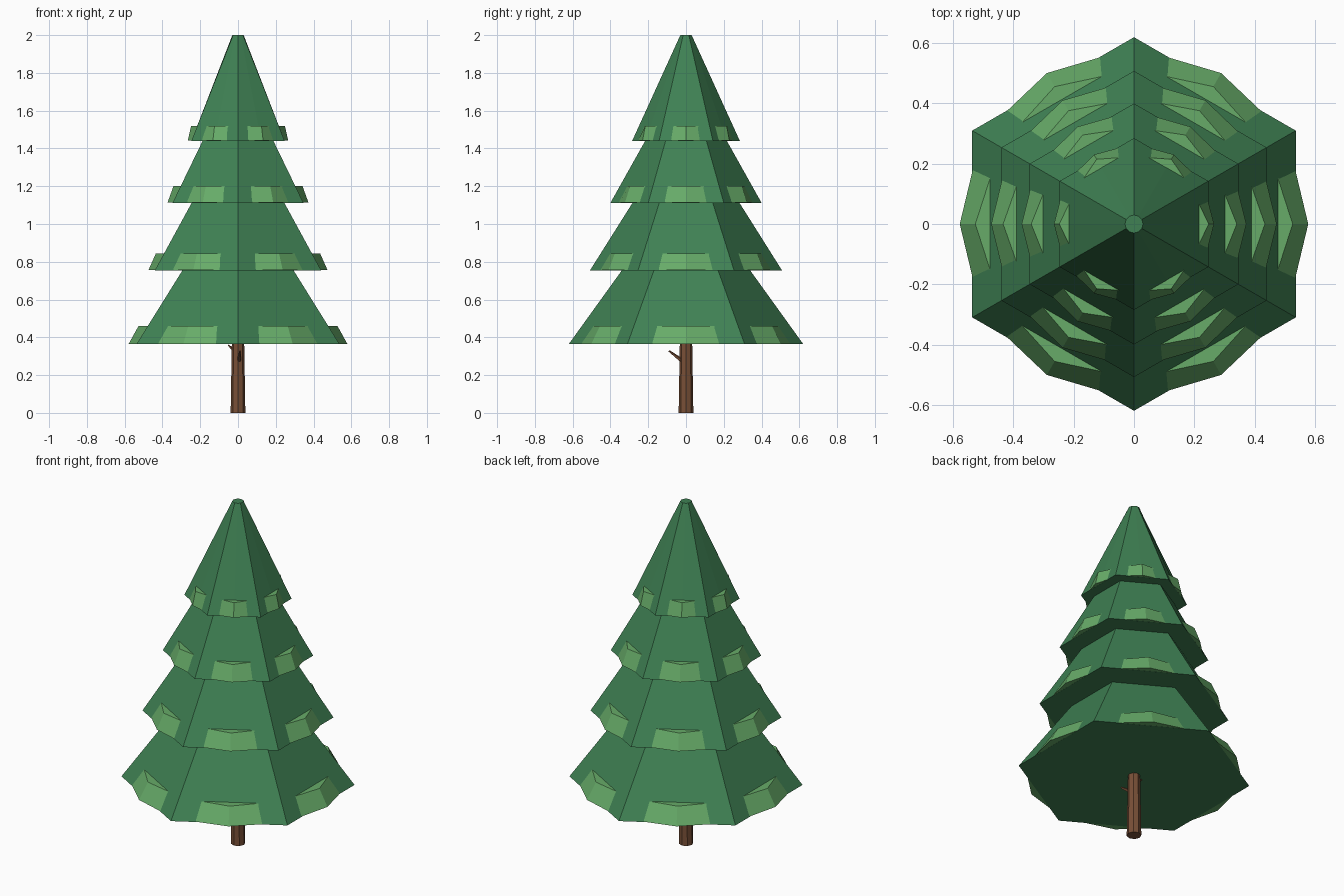
import bpy, bmesh
from math import sin, cos, pi, radians
from mathutils import Matrix, Vector

cube = bpy.data.objects.get("Cube")
if cube:
    bpy.data.objects.remove(cube)


def material(name, color):
    m = bpy.data.materials.new(name)
    m.use_nodes = True
    m.diffuse_color = (*color, 1)
    m.node_tree.nodes["Principled BSDF"].inputs["Base Color"].default_value = (*color, 1)
    return m


GREEN = material("needle green", (0.05, 0.22, 0.088))
LIGHT = material("light tip green", (0.135, 0.41, 0.14))
BROWN = material("bark brown", (0.19, 0.08, 0.038))


def finish(name, bm, mat):
    bmesh.ops.recalc_face_normals(bm, faces=bm.faces)
    mesh = bpy.data.meshes.new(name)
    bm.to_mesh(mesh)
    bm.free()
    mesh.materials.append(mat)
    obj = bpy.data.objects.new(name, mesh)
    bpy.context.collection.objects.link(obj)
    return obj


def tier(name, z0, r0, z1, r1, round_top=False):
    """Hexagonal frustum; a round top blends the six sides into a small disc."""
    bm = bmesh.new()
    rings = []
    for z, r, is_round in ((z0, r0, False), (z1, r1, round_top)):
        ring = []
        for i in range(12):
            a = radians(30 * i + 30)
            k = 1 if i % 2 == 0 or is_round else cos(pi / 6)
            ring.append(bm.verts.new((r * k * cos(a), r * k * sin(a), z)))
        rings.append(ring)
    low, high = rings
    for i in range(12):
        j = (i + 1) % 12
        bm.faces.new((low[i], low[j], high[j], high[i]))
    bm.faces.new(low[::-1])
    bm.faces.new(high)
    return finish(name, bm, GREEN)


def tips(name, z, r, slope, h):
    """Bulging light tip on each of the six sides, creased down the middle."""
    bm = bmesh.new()
    a0 = r * cos(pi / 6)
    a1 = (r - h * slope) * cos(pi / 6)
    bottom = [(a0 - 0.004, -0.306 * r), (0.933 * r, 0), (a0 - 0.004, 0.306 * r)]
    top = [(a1 - 0.004, -0.265 * r), (a1 + 0.048 * (0.4 + r), 0), (a1 - 0.004, 0.265 * r)]
    for k in range(6):
        turn = Matrix.Rotation(k * pi / 3, 3, 'Z')
        lo = [bm.verts.new(turn @ Vector((x, y, z + 0.001))) for x, y in bottom]
        hi = [bm.verts.new(turn @ Vector((x, y, z + h))) for x, y in top]
        bm.faces.new(lo[::-1])
        bm.faces.new(hi)
        for i in range(3):
            j = (i + 1) % 3
            bm.faces.new((lo[i], lo[j], hi[j], hi[i]))
    return finish(name, bm, LIGHT)


def stick(name, start, end, r0, r1, sides):
    """Tapered prism between two points."""
    a, b = Vector(start), Vector(end)
    d = b - a
    bm = bmesh.new()
    place = Matrix.Translation((a + b) / 2) @ d.to_track_quat('Z', 'Y').to_matrix().to_4x4()
    bmesh.ops.create_cone(bm, cap_ends=True, segments=sides, radius1=r0, radius2=r1,
                          depth=d.length, matrix=place)
    return finish(name, bm, BROWN)


# Foliage tiers: bottom height, corner radius, radius lost per unit height, tip height
TIERS = [
    ("bottom", 0.365, 0.62, 0.72, 0.095),
    ("lower", 0.755, 0.508, 0.63, 0.09),
    ("upper", 1.112, 0.40, 0.56, 0.09),
    ("top", 1.44, 0.285, 0.4554, 0.08),
]
for i, (label, z, r, slope, h) in enumerate(TIERS):
    last = i == len(TIERS) - 1
    z1 = 2.0 if last else TIERS[i + 1][1] + 0.03
    tier(label + "_foliage", z, r, z1, r - slope * (z1 - z), last)
    tips(label + "_foliage_tips", z, r, slope, h)

# Trunk and its bare twigs
stick("trunk", (0, 0, 0), (0, 0, 0.42), 0.039, 0.032, 8)
stick("front_twig", (0.005, -0.02, 0.275), (0.012, -0.09, 0.328), 0.012, 0.005, 5)
stick("side_twig", (-0.02, 0, 0.325), (-0.052, 0, 0.36), 0.008, 0.004, 5)
